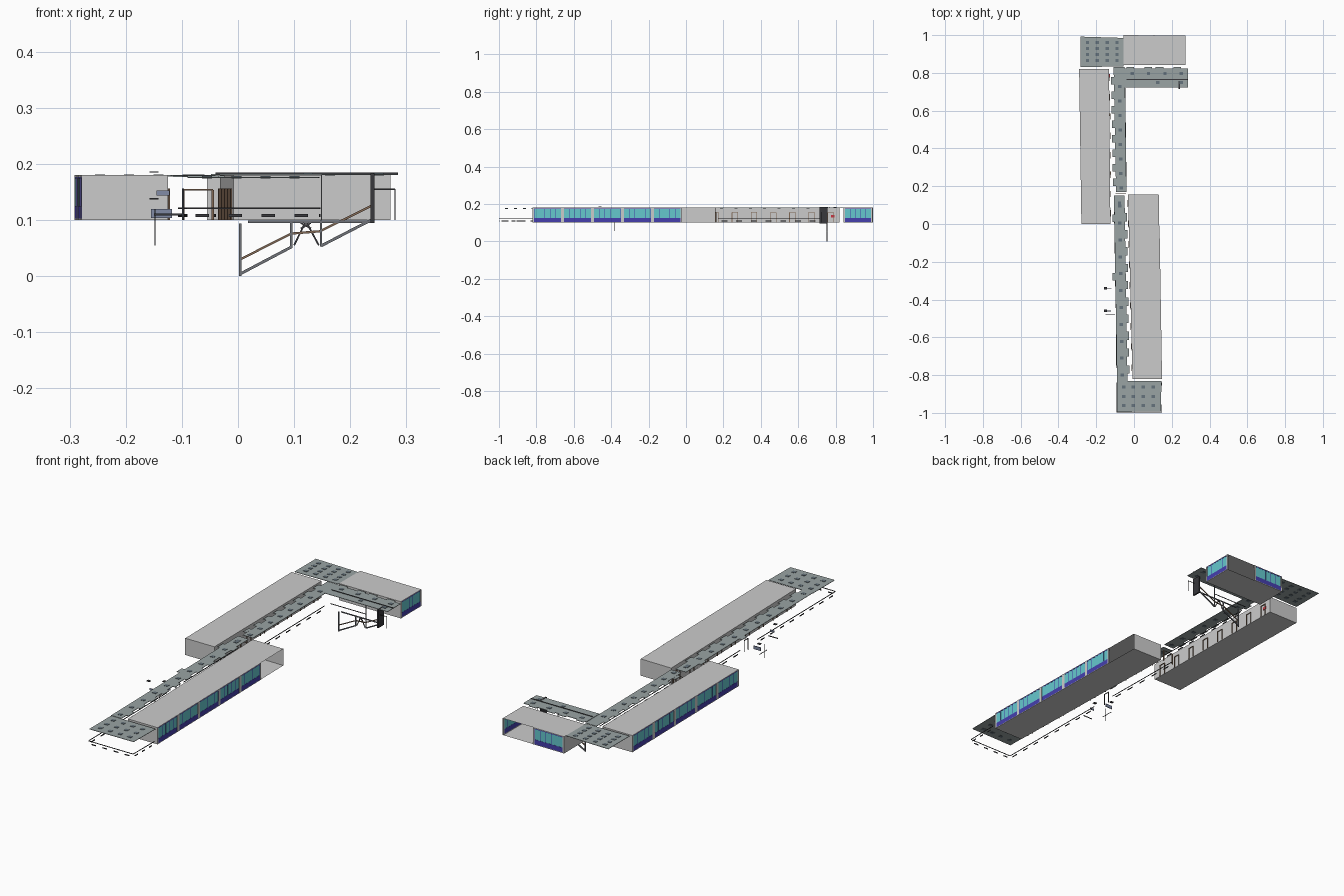
import bpy, bmesh
from mathutils import Vector, Matrix

def material(name, rgb):
    m = bpy.data.materials.new(name)
    m.diffuse_color = (*rgb, 1)
    return m

GLASS = material("glass", (0.13, 0.58, 0.62))
BLUE = material("blue_panel", (0.06, 0.05, 0.42))
ROOF = material("canopy_grey", (0.32, 0.37, 0.37))
SKY = material("skylight_grey", (0.13, 0.17, 0.20))
DARK = material("dark_metal", (0.04, 0.04, 0.045))
STEEL = material("steel", (0.16, 0.17, 0.19))
BROWN = material("brown_rail", (0.22, 0.14, 0.09))
SLATE = material("slate_blue", (0.22, 0.26, 0.38))
RED = material("red", (0.6, 0.03, 0.05))

def finish(bm, name, mat=None):
    me = bpy.data.meshes.new(name)
    bm.to_mesh(me)
    bm.free()
    ob = bpy.data.objects.new(name, me)
    bpy.context.collection.objects.link(ob)
    if mat:
        me.materials.append(mat)

def bar(bm, p, q, w, h):
    """Box from p to q, w wide sideways and h tall."""
    p, q = Vector(p), Vector(q)
    d = q - p
    rot = d.to_track_quat('X', 'Z').to_matrix().to_4x4()
    bmesh.ops.create_cube(bm, size=1, matrix=Matrix.Translation((p + q) / 2) @ rot @ Matrix.Diagonal((d.length, w, h, 1)))

def box(bm, lo, hi):
    lo, hi = Vector(lo), Vector(hi)
    bmesh.ops.create_cube(bm, size=1, matrix=Matrix.Translation((lo + hi) / 2) @ Matrix.Diagonal((*(hi - lo), 1)))

def bars(name, mat, items):
    bm = bmesh.new()
    for it in items:
        bar(bm, *it)
    finish(bm, name, mat)

def mix(a, b, t, z):
    return (a[0] + (b[0] - a[0]) * t, a[1] + (b[1] - a[1]) * t, z)

Z0, Z1 = 0.10, 0.18

def shell(name, pts, skip):
    """Thin-walled block on a four-corner plan; sides in skip are left open."""
    bm = bmesh.new()
    lo = [bm.verts.new((x, y, Z0)) for x, y in pts]
    hi = [bm.verts.new((x, y, Z1)) for x, y in pts]
    bm.faces.new(lo[::-1])
    bm.faces.new(hi)
    for i in range(4):
        j = (i + 1) % 4
        if i not in skip:
            bm.faces.new((lo[i], lo[j], hi[j], hi[i]))
    finish(bm, name)

def windows(name, a, b, n, panes=5):
    """Row of n window bays between plan points a and b."""
    glass, blue, grey = bmesh.new(), bmesh.new(), bmesh.new()
    g = 0.05
    for i in range(n):
        t = lambda u: (i + u) / n
        P = lambda u, z: mix(a, b, t(u), z)
        bar(blue, P(g, 0.114), P(1 - g, 0.114), 0.003, 0.022)
        bar(glass, P(g, 0.150), P(1 - g, 0.150), 0.0015, 0.050)
        bar(blue, P(g, 0.1755), P(1 - g, 0.1755), 0.003, 0.003)
        for k in range(panes + 1):
            u = g + (1 - 2 * g) * k / panes
            bar(blue, P(u, 0.125), P(u, 0.176), 0.002, 0.002)
        for u in (0, 1 - g):
            bar(grey, P(u, 0.14), P(u + g, 0.14), 0.004, 0.08)
        bar(grey, P(0, 0.1015), P(1, 0.1015), 0.003, 0.003)
        bar(grey, P(0, 0.1785), P(1, 0.1785), 0.003, 0.003)
    finish(glass, name + "_glass", GLASS)
    finish(blue, name + "_frames", BLUE)
    finish(grey, name + "_piers")

# Three classroom blocks (plan corners anticlockwise from south-west)
west = [(-0.277, 0.0), (-0.125, 0.0), (-0.132, 0.82), (-0.289, 0.82)]
east = [(-0.008, -0.82), (0.147, -0.82), (0.131, 0.155), (-0.032, 0.157)]
north = [(-0.055, 0.842), (0.27, 0.842), (0.27, 0.997), (-0.055, 0.998)]
shell("west_block", west, {3})
shell("east_block", east, {1})
shell("north_block", north, {1, 2})
windows("west_windows", west[0], west[3], 5)
windows("east_windows", east[1], mix(east[1], east[2], 0.82, 0)[:2], 5)
windows("north_end_windows", north[1], north[2], 1)
windows("north_back_windows", (0.11, 0.9975), north[3], 1)

def canopy(name, pts, z, lights, tabs=()):
    """Flat roof sheet with small skylights and side tabs."""
    bm = bmesh.new()
    bm.faces.new([bm.verts.new((x, y, z - 0.001)) for x, y in pts])
    r = bmesh.ops.extrude_face_region(bm, geom=bm.faces[:])
    bmesh.ops.translate(bm, vec=(0, 0, 0.002), verts=[v for v in r["geom"] if isinstance(v, bmesh.types.BMVert)])
    bmesh.ops.recalc_face_normals(bm, faces=bm.faces[:])
    for x, y, sx, sy in tabs:
        box(bm, (x - sx, y - sy, z - 0.001), (x + sx, y + sy, z + 0.001))
    finish(bm, name, ROOF)
    bm = bmesh.new()
    for x, y in lights:
        box(bm, (x - 0.009, y - 0.008, z - 0.002), (x + 0.009, y + 0.008, z + 0.0025))
    finish(bm, name + "_skylights", SKY)

# Walkway canopies
ys = [0.19 + 0.077 * i for i in range(8)]
canopy("upper_walk_canopy", [(-0.095, 0.17), (-0.04, 0.17), (-0.047, 0.72), (-0.049, 0.83), (-0.108, 0.83)], 0.179,
       [(-0.068 - 0.015 * (y - 0.17), y) for y in ys],
       [(-0.104 - 0.016 * (y - 0.17), y + 0.03, 0.008, 0.02) for y in ys])
ys = [-0.77 + 0.0895 * i for i in range(11)]
canopy("lower_walk_canopy", [(-0.09, -0.83), (-0.035, -0.83), (-0.05, 0.152), (-0.106, 0.152)], 0.178,
       [(-0.062 - 0.015 * (y + 0.83), y - 0.03) for y in ys if y < 0.14] + [(-0.077, 0.11)],
       [(-0.031 - 0.015 * (y + 0.83), y, 0.008, 0.022) for y in ys if y < 0.12]
       + [(-0.106, -0.28, 0.009, 0.02), (-0.108, 0.03, 0.007, 0.02)])
canopy("south_plaza_canopy", [(-0.09, -0.995), (0.143, -0.992), (0.145, -0.83), (-0.09, -0.83)], 0.176,
       [(-0.055 + 0.052 * i, -0.96 + 0.048 * j) for i in range(4) for j in range(3)])
canopy("north_plaza_canopy", [(-0.283, 0.83), (-0.055, 0.835), (-0.055, 0.985), (-0.283, 0.992)], 0.179,
       [(-0.246 + 0.052 * i, 0.865 + 0.032 * j) for i in range(4) for j in range(4)])
canopy("stair_canopy", [(-0.048, 0.722), (0.285, 0.722), (0.285, 0.822), (-0.048, 0.822)], 0.181,
       [(-0.01 + 0.087 * i, 0.797) for i in range(4)] + [(0.125, 0.75), (0.25, 0.75)],
       [(x, 0.826, 0.02, 0.006) for x in (-0.02, 0.075, 0.135, 0.23)])

# Walkway railings: thin rail with low kerb strips
def railing(name, a, b, n):
    out = [(mix(a, b, 0, 0.121), mix(a, b, 1, 0.121), 0.002, 0.003)]
    for i in range(n):
        u = (i + 0.25) / n
        out.append((mix(a, b, u, 0.108), mix(a, b, u + 0.4 / n, 0.108), 0.002, 0.005))
    bars(name, DARK, out)

railing("south_rail", (-0.09, -0.999), (0.145, -0.999), 4)
railing("south_east_rail", (0.145, -0.999), (0.146, -0.84), 3)
railing("lower_walk_rail", (-0.091, -0.999), (-0.096, -0.4), 8)
railing("middle_walk_rail", (-0.099, -0.27), (-0.106, 0.15), 5)
railing("upper_walk_rail", (-0.04, 0.17), (-0.047, 0.72), 7)

# Door frames on the corridor walls
def doors(name, a, b, n, side):
    out = []
    for i in range(n):
        u = (i + 0.4) / n
        p, q = mix(a, b, u, 0.1), mix(a, b, u + 0.3 / n, 0.1)
        s = Vector((side, 0, 0))
        up = Vector((0, 0, 0.055))
        p, q = Vector(p) + s, Vector(q) + s
        out += [(p, p + up, 0.003, 0.003), (q, q + up, 0.003, 0.003), (p + up, q + up, 0.003, 0.003)]
    bars(name, BROWN, out)

doors("west_door_frames", west[1], west[2], 8, 0.003)
doors("east_door_frames", east[0], east[3], 9, -0.003)

# Entrance gate between the two walkways
bars("walkway_gate", BROWN, [((-0.097, 0.16, 0.1), (-0.097, 0.16, 0.154), 0.004, 0.004),
     ((-0.045, 0.16, 0.1), (-0.045, 0.16, 0.154), 0.004, 0.004),
     ((-0.097, 0.16, 0.154), (-0.045, 0.16, 0.154), 0.002, 0.002)])

# Alarm sign
bm = bmesh.new()
box(bm, (-0.132, 0.775, 0.128), (-0.128, 0.793, 0.142))
finish(bm, "alarm_sign", RED)

# Outdoor equipment and gate beside the lower walkway
bm = bmesh.new()
box(bm, (-0.155, -0.345, 0.104), (-0.118, -0.342, 0.120))
box(bm, (-0.145, -0.462, 0.144), (-0.122, -0.459, 0.153))
finish(bm, "notice_panels", SLATE)
bars("side_gate_frame", DARK, [((-0.148, -0.38, 0.055), (-0.148, -0.38, 0.12), 0.002, 0.002),
     ((-0.148, -0.34, 0.085), (-0.148, -0.40, 0.085), 0.002, 0.002),
     ((-0.15, -0.48, 0.11), (-0.10, -0.48, 0.11), 0.002, 0.004),
     ((-0.098, -0.33, 0.1), (-0.098, -0.33, 0.155), 0.003, 0.003),
     ((-0.098, -0.30, 0.1), (-0.098, -0.30, 0.155), 0.003, 0.003),
     ((-0.098, -0.33, 0.155), (-0.098, -0.30, 0.155), 0.003, 0.003)])
bm = bmesh.new()
for y, z in ((-0.34, 0.138), (-0.46, 0.186)):
    box(bm, (-0.158, y - 0.007, z - 0.001), (-0.142, y + 0.007, z + 0.001))
finish(bm, "lamp_heads", DARK)

# Staircase: stringers, posts, landings and handrail in one vertical plane
Y = 0.755
S = lambda x, z: (x, Y, z)
bars("stair_stringers", STEEL, [(S(0.004, 0.004), S(0.095, 0.052), 0.005, 0.005),
     (S(0.148, 0.054), S(0.237, 0.100), 0.005, 0.005), (S(0.018, 0.097), S(0.24, 0.097), 0.005, 0.004)])
bars("stair_posts", STEEL, [(S(0.004, 0.0), S(0.004, 0.094), 0.005, 0.005),
     (S(0.095, 0.05), S(0.095, 0.097), 0.005, 0.005), (S(0.148, 0.053), S(0.148, 0.18), 0.004, 0.004)])
bars("stair_braces", DARK, [(S(0.120, 0.096), S(0.100, 0.055), 0.003, 0.003),
     (S(0.122, 0.096), S(0.144, 0.055), 0.003, 0.003), (S(0.112, 0.095), S(0.130, 0.085), 0.003, 0.003),
     (S(0.130, 0.095), S(0.112, 0.085), 0.003, 0.003)])
H = [S(0.004, 0.030), S(0.095, 0.076), S(0.146, 0.080), S(0.237, 0.125)]
bars("stair_handrail", BROWN, [(a, b, 0.004, 0.004) for a, b in zip(H, H[1:])])
bars("stair_balustrade", DARK, [(S(-0.04, 0.121), S(0.15, 0.121), 0.002, 0.003),
     ((0.242, 0.725, 0.155), (0.28, 0.725, 0.155), 0.002, 0.002),
     ((0.28, 0.725, 0.1), (0.28, 0.725, 0.155), 0.002, 0.002),
     ((-0.04, 0.765, 0.183), (0.285, 0.765, 0.183), 0.003, 0.003)])

# Screen wall at the head of the stair
bm = bmesh.new()
box(bm, (0.236, 0.714, 0.095), (0.243, 0.757, 0.183))
finish(bm, "stair_screen", DARK)
